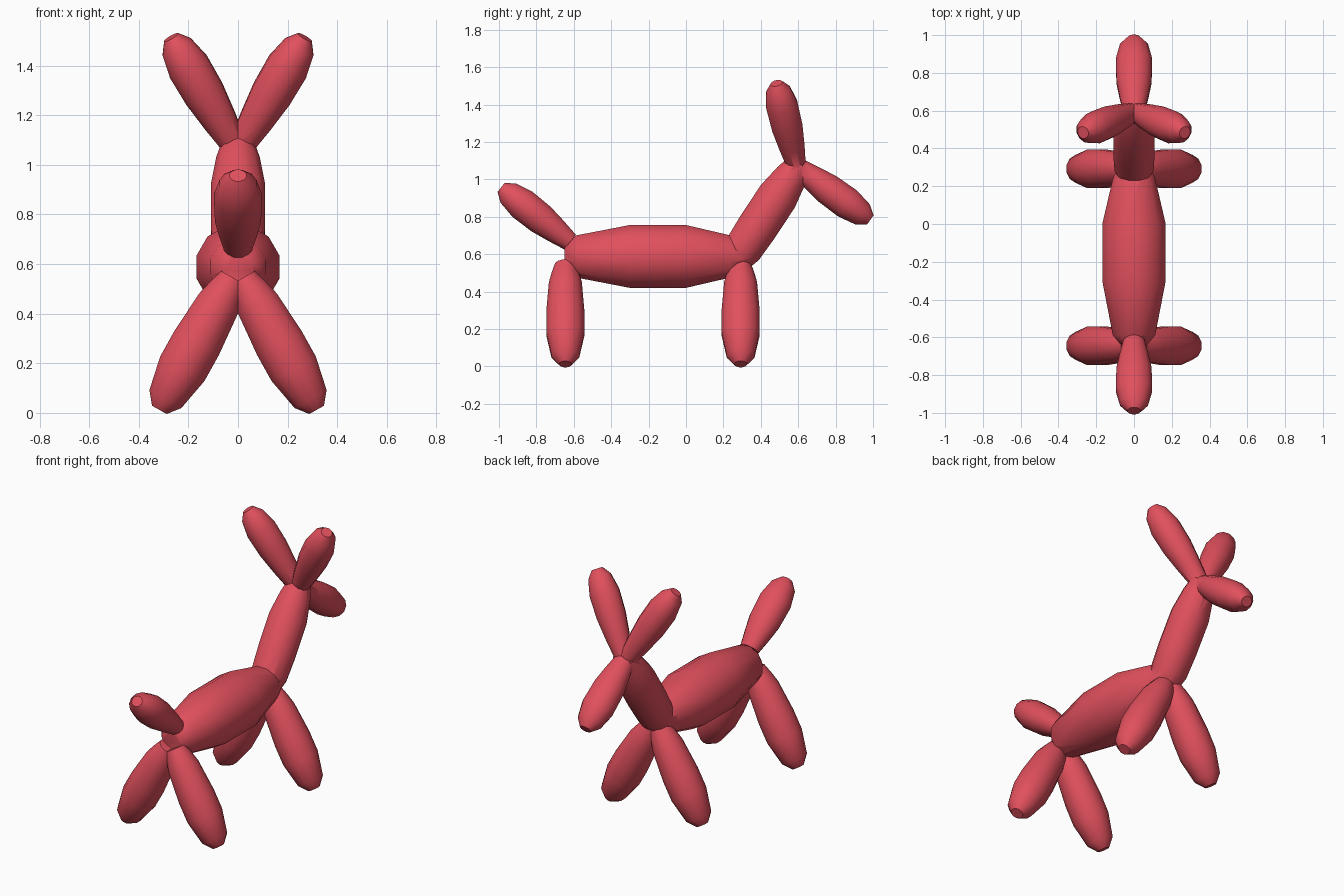
import bpy, bmesh, math
from mathutils import Vector

if "Cube" in bpy.data.objects:
    bpy.data.objects.remove(bpy.data.objects["Cube"])

SIDES = 12
mat = bpy.data.materials.new("red_rubber")
mat.diffuse_color = (0.75, 0.08, 0.11, 1)
mat.use_nodes = True
mat.node_tree.nodes["Principled BSDF"].inputs["Base Color"].default_value = mat.diffuse_color


def tube(name, start, end, profile, wide=1.0):
    """Closed loft along start-end; profile holds (distance from start, radius)."""
    a, b = Vector(start), Vector(end)
    d = (b - a).normalized()
    u = Vector((1, 0, 0))
    u = (u - d * u.dot(d)).normalized()
    v = d.cross(u)
    bm = bmesh.new()
    rings = []
    for s, r in profile:
        r /= math.cos(math.pi / SIDES)
        ring = []
        for i in range(SIDES):
            t = 2 * math.pi * (i + 0.5) / SIDES
            ring.append(bm.verts.new(a + d * s + u * r * wide * math.cos(t) + v * r * math.sin(t)))
        rings.append(ring)
    for p, q in zip(rings, rings[1:]):
        for i in range(SIDES):
            j = (i + 1) % SIDES
            bm.faces.new((p[i], p[j], q[j], q[i]))
    bm.faces.new(rings[0][::-1])
    bm.faces.new(rings[-1])
    bmesh.ops.recalc_face_normals(bm, faces=bm.faces)
    me = bpy.data.meshes.new(name)
    bm.to_mesh(me)
    bm.free()
    ob = bpy.data.objects.new(name, me)
    me.materials.append(mat)
    bpy.context.collection.objects.link(ob)
    return ob


# body along y
body = tube("balloon_animal", (0, -0.65, 0.588), (0, 0.35, 0.588),
            [(0, 0.06), (0.06, 0.112), (0.35, 0.168), (0.65, 0.168), (0.89, 0.112), (0.98, 0.07)])
parts = []

# neck
parts.append(tube("neck", (0, 0.27, 0.575), (0, 0.61, 1.09),
                  [(0, 0.085), (0.06, 0.103), (0.2, 0.109), (0.4, 0.109), (0.53, 0.088), (0.61, 0.066)]))

# snout and tail, measured from the joint to the tip
snout_like = [(0, 0.05), (0.1, 0.068), (0.2, 0.083), (0.33, 0.086), (0.43, 0.066), (0.48, 0.03)]
parts.append(tube("snout", (0, 0.593, 1.068), (0, 0.985, 0.783),
                  [(s * 1.01, r) for s, r in snout_like], 1.12))
parts.append(tube("tail", (0, -0.62, 0.665), (0, -0.99, 0.958),
                  [(s * 0.98, r) for s, r in snout_like], 1.12))

# ears and legs, mirrored in x
for sx, side in ((1, "right"), (-1, "left")):
    parts.append(tube("ear_" + side, (sx * 0.012, 0.59, 1.075), (sx * 0.27, 0.484, 1.515),
                      [(0, 0.05), (0.12, 0.068), (0.25, 0.083), (0.38, 0.085), (0.475, 0.065), (0.52, 0.032)]))
    for y, which in ((0.292, "head_end"), (-0.645, "tail_end")):
        parts.append(tube("leg_" + which + "_" + side, (sx * 0.02, y, 0.545), (sx * 0.317, y, 0.012),
                          [(0, 0.055), (0.055, 0.072), (0.12, 0.088), (0.3, 0.102),
                           (0.42, 0.102), (0.56, 0.074), (0.61, 0.034)]))

# weld everything into one skin
for p in parts:
    m = body.modifiers.new(p.name, 'BOOLEAN')
    m.operation = 'UNION'
    m.solver = 'EXACT'
    m.object = p
dg = bpy.context.evaluated_depsgraph_get()
skin = bpy.data.meshes.new_from_object(body.evaluated_get(dg))
body.modifiers.clear()
body.data = skin
for p in parts:
    bpy.data.objects.remove(p)

bpy.context.view_layer.objects.active = body
body.select_set(True)
bpy.ops.object.shade_smooth_by_angle(angle=math.radians(50))
